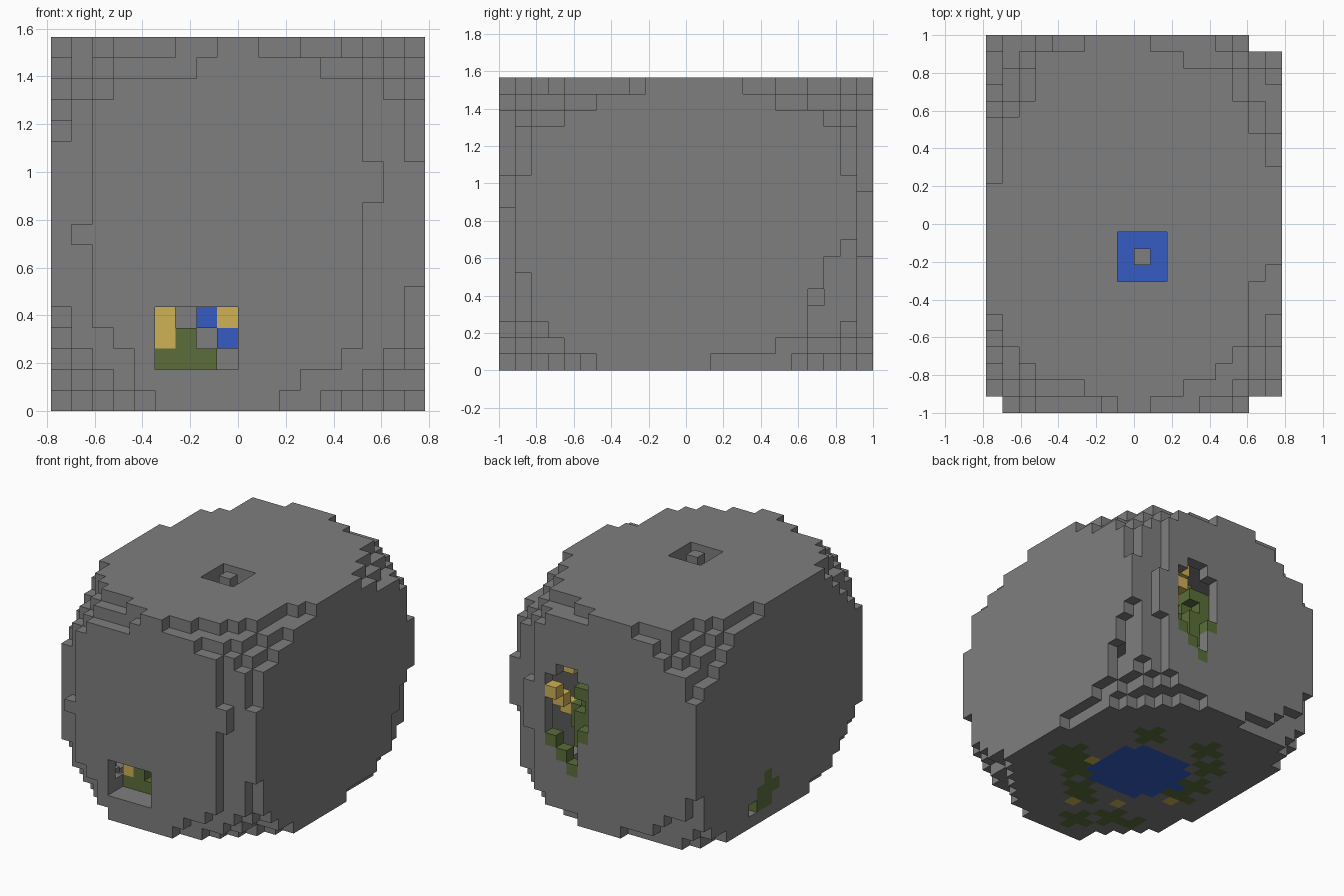
import bpy
import bmesh
from mathutils import Vector

cube = bpy.data.objects.get("Cube")
if cube:
    bpy.data.objects.remove(cube, do_unlink=True)

N = (18, 23, 18)          # block counts along x, y, z
S = 2 / 23                # block size
DIRS = [Vector(d) for d in ((1, 0, 0), (-1, 0, 0), (0, 1, 0), (0, -1, 0), (0, 0, 1), (0, 0, -1))]


def material(name, rgb):
    m = bpy.data.materials.new(name)
    m.use_nodes = True
    m.diffuse_color = (*rgb, 1)
    bsdf = next(n for n in m.node_tree.nodes if n.type == 'BSDF_PRINCIPLED')
    bsdf.inputs["Base Color"].default_value = (*rgb, 1)
    bsdf.inputs["Roughness"].default_value = 0.9
    return m


MATS = {
    "stone": material("stone grey", (0.21, 0.21, 0.21)),
    "moss": material("moss green", (0.105, 0.155, 0.042)),
    "water": material("water blue", (0.037, 0.108, 0.54)),
    "ore": material("ore gold", (0.62, 0.44, 0.09)),
}


def box(i, j, k):
    """All blocks in three inclusive ranges."""
    return [(a, b, c) for a in range(i[0], i[1] + 1)
            for b in range(j[0], j[1] + 1) for c in range(k[0], k[1] + 1)]


# Worn outlines of three outer faces: (last row, first block, last block)
FRONT = ((0, 5, 10), (1, 4, 11), (2, 4, 13), (3, 3, 14), (7, 2, 14), (8, 1, 14), (9, 2, 14),
         (11, 2, 15), (14, 2, 14), (15, 3, 14), (16, 7, 12), (17, 8, 9))
RIGHT = ((0, 6, 12), (1, 4, 16), (2, 3, 18), (4, 2, 18), (5, 2, 19), (6, 1, 19), (7, 1, 20),
         (11, 1, 21), (14, 2, 20), (15, 4, 19), (16, 6, 16), (17, 9, 14))
TOP = ((0, 8, 9), (1, 6, 11), (2, 3, 13), (3, 2, 14), (5, 1, 15), (7, 0, 15), (8, 0, 16),
       (13, 0, 17), (14, 1, 17), (16, 1, 16), (17, 1, 15), (18, 2, 15), (20, 3, 14),
       (21, 3, 11), (22, 6, 9))


def in_outline(outline, row, pos):
    first, last = next((a, b) for end, a, b in outline if row <= end)
    return first <= pos <= last


def wear(c, x, y, z):
    """Extra erosion or fullness along the rear upright edges."""
    d = x * x + y * y
    if x > 0:
        return 0.35 if c[1] == N[1] - 1 and d > 1.4 else 0.1 if d > 1.6 else 0
    if y > 0 and z < 0 and c[1] < N[1] - 1:
        return -0.35
    return -0.15 if y > 0 and d > 1.6 else 0


def solid(c):
    i, j, k = c
    x, y, z = [(c[a] + 0.5 - N[a] / 2) / (N[a] / 2) for a in range(3)]
    f = x * x + y * y + z * z
    if all(1 <= c[a] <= N[a] - 2 for a in range(3)) and k < 16 and f < 1.45 and x * x + y * y < 1.2:
        return False      # hollow chamber
    tests = []
    if j == 0:
        tests.append(in_outline(FRONT, k, i))
    if i == N[0] - 1:
        tests.append(in_outline(RIGHT, k, j))
    if k == N[2] - 1:
        tests.append(in_outline(TOP, j, i))
    return all(tests) if tests else f + wear(c, x, y, z) < 1.86


# Hollow boulder
cells = {c: "stone" for c in box((0, N[0] - 1), (0, N[1] - 1), (0, N[2] - 1)) if solid(c)}


def clear(blocks):
    for c in blocks:
        cells.pop(c, None)


def put(kind, *blocks):
    for c in blocks:
        cells[c] = kind


def paint(kind, *blocks):
    for c in blocks:
        if c in cells:
            cells[c] = kind


def enclosed(i, j):
    """True where a floor block has floor on all four sides."""
    return all((i + a, j + b, 0) in cells for a, b in ((1, 0), (-1, 0), (0, 1), (0, -1)))


# Moss patches on the floor, each a plus shape
for i, j in ((11, 16), (14, 9), (14, 10), (12, 8), (10, 6), (9, 5), (7, 2), (5, 4), (3, 4),
             (6, 17), (4, 15), (3, 12), (3, 10)):
    for di, dj in ((0, 0), (1, 0), (-1, 0), (0, 1), (0, -1)):
        if enclosed(i + di, j + dj):
            paint("moss", (i + di, j + dj, 0))

# Pool and ore in the floor
paint("water", *[(i, j, 0) for i in range(N[0]) for j in range(N[1])
                 if (i - 7.8) ** 2 + (j - 11) ** 2 < 14.5])
paint("ore", (12, 10, 0), (9, 4, 0), (6, 6, 0), (3, 9, 0))

# Moss patch and small gap low on the side wall
paint("moss", *[(0, 13, k) for k in (1, 2, 3)], (0, 12, 2), (0, 14, 2), (0, 14, 1))
clear([(0, 15, 1)])

# Roof opening with a loose block in the middle
clear(box((8, 10), (8, 10), (1, 17)))
put("stone", (9, 9, 17))

# Front recess and the deposits at its end
put("stone", *box((4, 9), (1, 4), (1, 1)))
clear(box((5, 8), (0, 2), (2, 4)))
put("stone", *box((5, 8), (3, 3), (2, 4)))
put("moss", *box((5, 7), (2, 2), (2, 2)), (6, 2, 3))
put("ore", (5, 2, 3), (5, 2, 4), (8, 2, 4))
put("water", (7, 2, 4), (8, 2, 3))

# Back opening, stepped outline by column, with its deposits
for i, low, high in ((13, 7, 11), (12, 6, 12), (11, 5, 12), (10, 8, 11)):
    clear(box((i, i), (20, 22), (low, high)))
put("moss", *box((11, 11), (20, 20), (6, 11)), *box((10, 10), (21, 21), (7, 10)),
    *box((11, 11), (21, 21), (6, 8)), (12, 20, 7), (12, 20, 8), (11, 21, 10))
paint("moss", (13, 22, 6), (12, 22, 5), (11, 22, 4), (10, 22, 7))
put("ore", (13, 22, 10), (13, 21, 9), (12, 21, 12), (13, 20, 8))


def build(name, kind):
    """Skin every exposed side of one kind of block."""
    bm = bmesh.new()
    off = Vector((N[0] / 2, N[1] / 2, 0))
    for c, k in cells.items():
        if k != kind:
            continue
        mid = Vector(c) + Vector((0.5, 0.5, 0.5)) - off
        for d in DIRS:
            if tuple(int(a + b) for a, b in zip(c, d)) in cells:
                continue
            u = Vector((d.y, d.z, d.x))
            w = d.cross(u)
            corners = (u + w, w - u, -u - w, u - w)
            bm.faces.new([bm.verts.new((mid + (d + q) / 2) * S) for q in corners])
    bmesh.ops.remove_doubles(bm, verts=bm.verts[:], dist=S / 100)
    me = bpy.data.meshes.new(name)
    bm.to_mesh(me)
    bm.free()
    me.materials.append(MATS[kind])
    ob = bpy.data.objects.new(name, me)
    bpy.context.collection.objects.link(ob)


build("boulder_shell", "stone")
build("moss_patches", "moss")
build("water_pool", "water")
build("ore_blocks", "ore")
